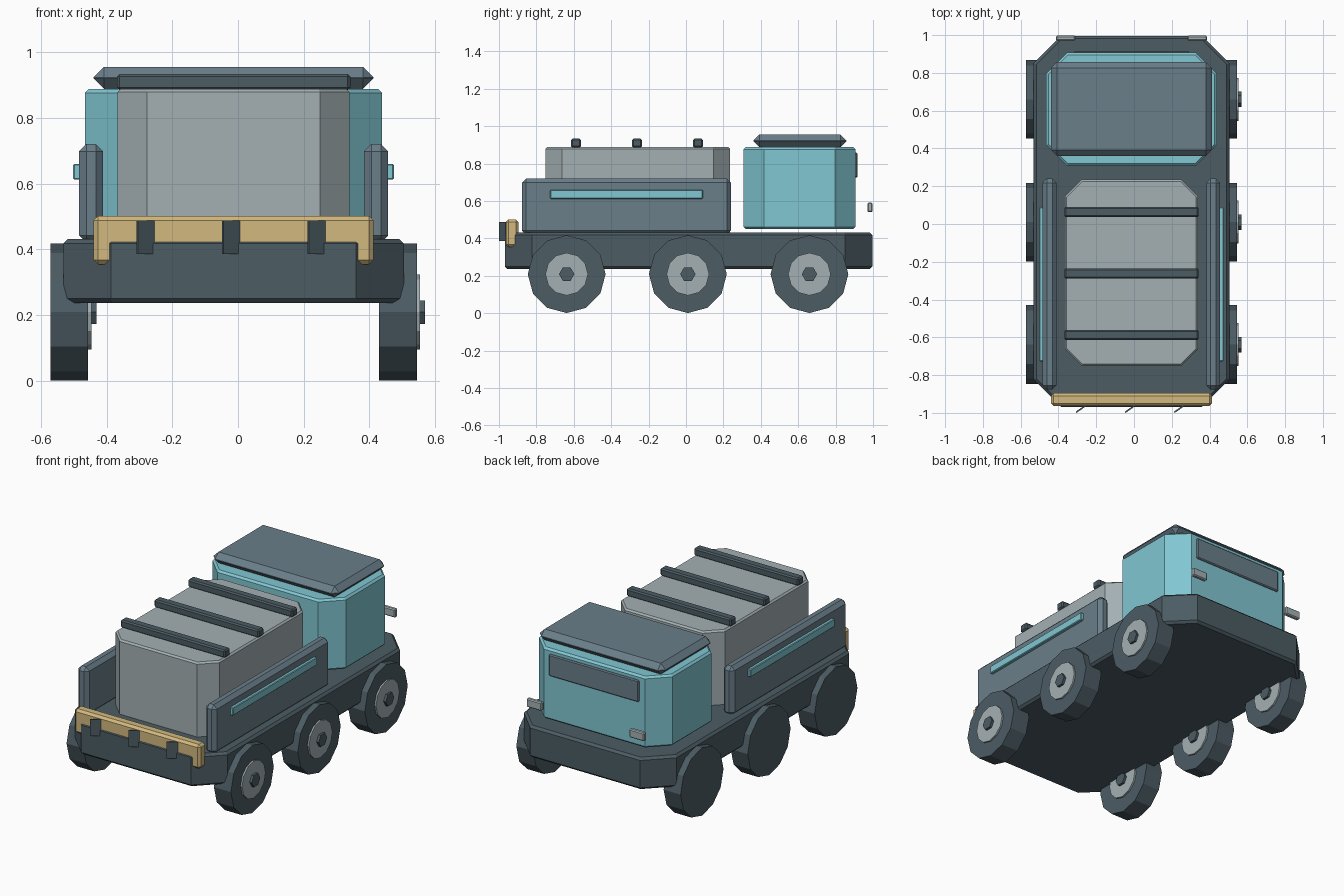
import bpy, bmesh
from math import radians, pi, sin, cos
from mathutils import Matrix, Vector

cube = bpy.data.objects.get("Cube")
if cube:
    bpy.data.objects.remove(cube, do_unlink=True)

MID = -0.0135  # centre line of the body


def material(name, rgb):
    m = bpy.data.materials.new(name)
    m.use_nodes = True
    m.diffuse_color = (*rgb, 1)
    m.node_tree.nodes["Principled BSDF"].inputs["Base Color"].default_value = (*rgb, 1)
    return m


DARK = material("dark slate", (0.072, 0.107, 0.127))
SLATE = material("slate", (0.144, 0.209, 0.254))
TEAL = material("turquoise", (0.22, 0.57, 0.65))
GREY = material("light grey", (0.37, 0.434, 0.456))
GOLD = material("sand yellow", (0.64, 0.48, 0.21))


def prism(name, outline, depth, mat, bevel=0.0):
    """Extrude a closed outline of 3D points along the depth vector."""
    bm = bmesh.new()
    face = bm.faces.new([bm.verts.new(p) for p in outline])
    ext = bmesh.ops.extrude_face_region(bm, geom=[face])
    moved = [v for v in ext["geom"] if isinstance(v, bmesh.types.BMVert)]
    bmesh.ops.translate(bm, verts=moved, vec=depth)
    bmesh.ops.recalc_face_normals(bm, faces=bm.faces)
    me = bpy.data.meshes.new(name)
    bm.to_mesh(me)
    bm.free()
    me.materials.append(mat)
    ob = bpy.data.objects.new(name, me)
    bpy.context.collection.objects.link(ob)
    if bevel:
        mod = ob.modifiers.new("Bevel", 'BEVEL')
        mod.width = bevel
        mod.segments = 1
        mod.limit_method = 'ANGLE'
        mod.angle_limit = radians(50)
    return ob


def box(name, x, y, z, mat, bevel=0.0):
    pts = [(x[0], y[0], z[0]), (x[1], y[0], z[0]), (x[1], y[1], z[0]), (x[0], y[1], z[0])]
    return prism(name, pts, (0, 0, z[1] - z[0]), mat, bevel)


def cut_block(name, half, y, z, cut, mat, bevel):
    """Block with its four upright corners cut off, rims softened."""
    c = half - cut
    a, b = y
    pts = [(-c, a), (c, a), (half, a + cut), (half, b - cut),
           (c, b), (-c, b), (-half, b - cut), (-half, a + cut)]
    ob = prism(name, [(MID + px, py, z[0]) for px, py in pts], (0, 0, z[1] - z[0]), mat, bevel)
    return ob


def disc(name, x, y, z, r, n, thick, mat):
    ring = [(x, y + r * cos(2 * pi * i / n), z + r * sin(2 * pi * i / n)) for i in range(n)]
    return prism(name, ring, (thick, 0, 0), mat)


# Body, cargo and cab
cut_block("hull", 0.518, (-0.968, 0.996), (0.236, 0.432), 0.145, DARK, 0.014)
cut_block("cargo_box", 0.353, (-0.752, 0.236), (0.42, 0.888), 0.09, GREY, 0.01)
cut_block("cab", 0.452, (0.308, 0.907), (0.45, 0.888), 0.11, TEAL, 0.012)
box("cab_roof", (MID - 0.426, MID + 0.426), (0.36, 0.858), (0.888, 0.955), SLATE, 0.032)
box("rear_window", (MID - 0.305, MID + 0.305), (0.9, 0.917), (0.725, 0.858), SLATE, 0.006)

# Straps across the cargo
for i in range(3):
    y = -0.588 + 0.326 * i
    box(f"cargo_strap_{i + 1}", (MID - 0.355, MID + 0.355), (y - 0.027, y + 0.027),
        (0.885, 0.933), DARK, 0.008)

# Mirrored side walls, stripes and rear lamps
for side, s in (("left", 1), ("right", -1)):
    def span(a, b):
        return sorted((MID + s * a, MID + s * b))
    box(f"side_wall_{side}", span(0.397, 0.47), (-0.877, 0.24), (0.42, 0.72), SLATE, 0.022)
    box(f"side_stripe_{side}", span(0.462, 0.488), (-0.727, 0.09), (0.612, 0.66), TEAL, 0.004)
    box(f"rear_lamp_{side}", span(0.297, 0.4), (0.97, 0.997), (0.54, 0.592), GREY, 0.006)

# Front bumper, sunk into the hull, with slanted hooks
box("bumper", (MID - 0.426, MID + 0.426), (-0.963, -0.896), (0.354, 0.502), GOLD, 0.014)
for i in range(3):
    hook = box(f"bumper_hook_{i + 1}", (-0.031, 0.031), (-0.004, 0.004), (0.386, 0.487), DARK)
    hook.matrix_world = (Matrix.Translation(Vector((-0.281 + 0.26 * i, -0.979, 0)))
                         @ Matrix.Rotation(radians(35), 4, 'Z'))

# Six wheels, every hub facing +x
for side, x in (("left", 0.429), ("right", -0.571)):
    for row, y in (("front", -0.638), ("middle", 0.01), ("rear", 0.66)):
        disc(f"wheel_{row}_{side}", x, y, 0.209, 0.208, 12, 0.115, DARK)
        disc(f"hub_{row}_{side}", x + 0.1, y, 0.209, 0.114, 12, 0.025, GREY)
        disc(f"hub_nut_{row}_{side}", x + 0.1, y, 0.209, 0.041, 6, 0.04, DARK)
